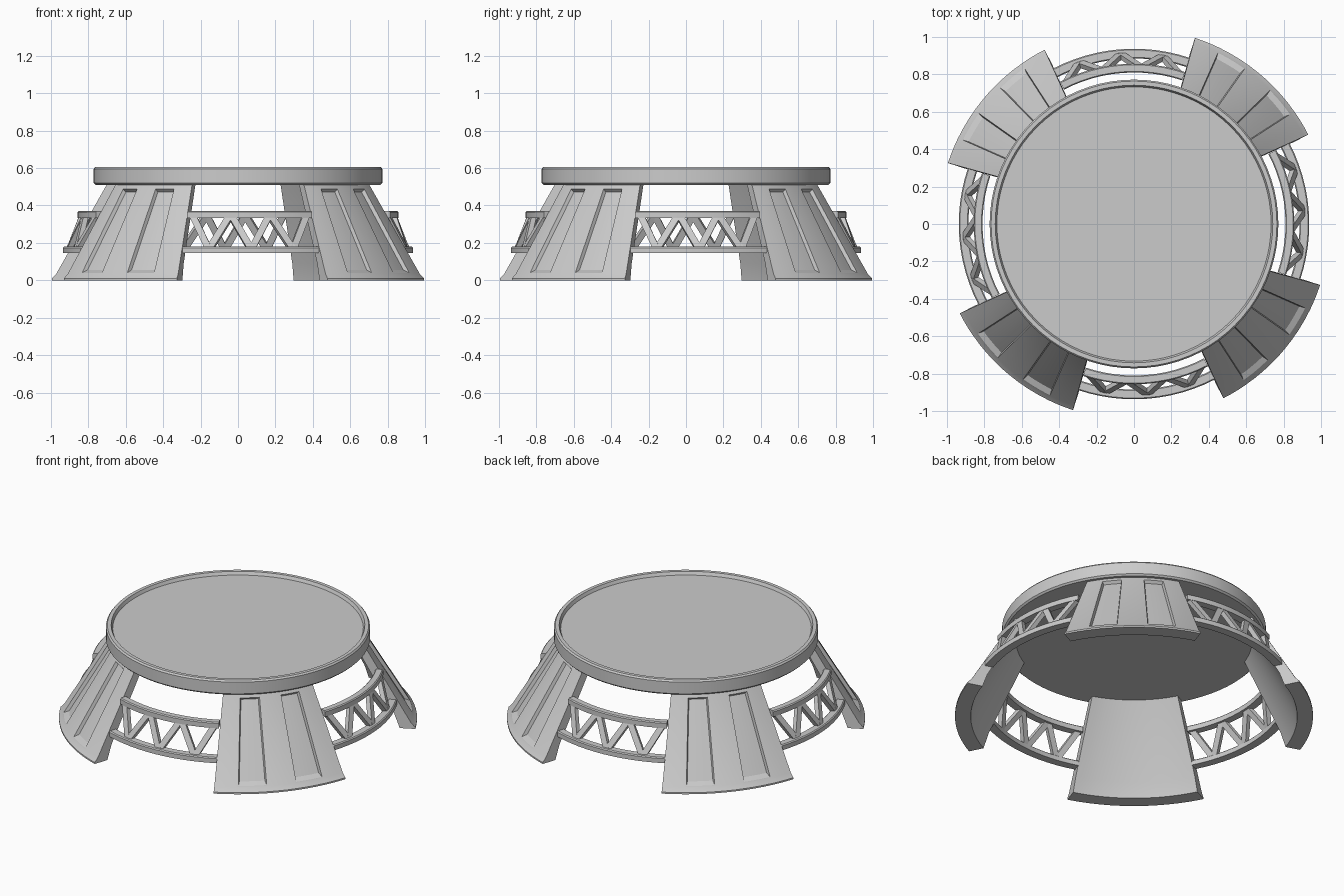
import bpy, bmesh, math
from mathutils import Vector

if "Cube" in bpy.data.objects:
    bpy.data.objects.remove(bpy.data.objects["Cube"])

LEG_CENTRE = 49.5      # degrees, first leg
GAP_CENTRE = 94.5      # degrees, first gap


def polar(r, deg, z):
    a = math.radians(deg)
    return Vector((r * math.cos(a), r * math.sin(a), z))


def finish(bm, name, angle=25):
    bmesh.ops.recalc_face_normals(bm, faces=bm.faces)
    me = bpy.data.meshes.new(name)
    bm.to_mesh(me)
    bm.free()
    ob = bpy.data.objects.new(name, me)
    bpy.context.collection.objects.link(ob)
    bpy.ops.object.select_all(action='DESELECT')
    ob.select_set(True)
    bpy.context.view_layer.objects.active = ob
    bpy.ops.object.shade_smooth_by_angle(angle=math.radians(angle))
    return ob


def ring_copies(ob):
    for k in range(1, 4):
        c = ob.copy()
        c.name = f"{ob.name}_{k + 1}"
        c.rotation_euler.z = k * math.pi / 2
        bpy.context.collection.objects.link(c)


# round platform with a raised rim
bm = bmesh.new()
profile = [(0, .51), (.762, .51), (.772, .52), (.772, .595), (.764, .605),
           (.742, .605), (.733, .585), (0, .585)]
vs = [bm.verts.new((r, 0, z)) for r, z in profile]
es = [bm.edges.new(p) for p in zip(vs, vs[1:])]
bmesh.ops.spin(bm, geom=vs + es, axis=(0, 0, 1), cent=(0, 0, 0),
               angle=math.tau, steps=80)
bmesh.ops.remove_doubles(bm, verts=bm.verts, dist=1e-5)
finish(bm, "platform")


# curved splayed leg with two sunken panels
def sweep(bm, profile, angle_at):
    """Sweep a closed (r, z) profile through columns; returns faces by [column][row]."""
    n = len(profile)
    cols = [[bm.verts.new(polar(r, f(z), z)) for r, z in profile] for f in angle_at]
    faces = [[bm.faces.new((a[i], a[(i + 1) % n], b[(i + 1) % n], b[i]))
              for i in range(n)] for a, b in zip(cols, cols[1:])]
    bm.faces.new(cols[0])
    bm.faces.new(cols[-1])
    return faces


bm = bmesh.new()
leg_profile = [(.739, .52), (.755, .492), (1.023, .035), (1.047, .01), (1.047, 0),
               (.955, 0), (.922, .09), (.685, .52)]
breaks = [-1, -.66, -.21, .21, .66, 1]
SUB = 3
us = [a + (b - a) * i / SUB for a, b in zip(breaks, breaks[1:]) for i in range(SUB)] + [1]
leg_faces = sweep(bm, leg_profile, [
    (lambda z, u=u: LEG_CENTRE + u * (22.35 - 2.2 * z)) for u in us])
bmesh.ops.recalc_face_normals(bm, faces=bm.faces)
for strip in (1, 3):
    panel = [leg_faces[c][1] for c in range(strip * SUB, strip * SUB + SUB)]
    bmesh.ops.inset_region(bm, faces=panel, thickness=.006, depth=0, use_even_offset=True)
    bmesh.ops.inset_region(bm, faces=panel, thickness=.006, depth=-.02, use_even_offset=True)
    # floor sweeps up towards the foot
    low = {v for f in panel for v in f.verts if v.co.z < .2}
    for v in low:
        v.co.z += .02
        v.co.xy *= 1 - .012 / v.co.xy.length
ring_copies(finish(bm, "leg"))

# curved rails between neighbouring legs
for name, r0, r1, z0, z1 in (("upper_rail", .81, .857, .333, .37),
                             ("lower_rail", .885, .937, .145, .18)):
    bm = bmesh.new()
    b = .006
    section = [(r0, z0), (r1, z0), (r1, z1 - b), (r1 - b, z1), (r0 + b, z1), (r0, z1 - b)]
    sweep(bm, section, [(lambda z, t=t: GAP_CENTRE - 23 + 46 * t / 12) for t in range(13)])
    ring_copies(finish(bm, name))

# zigzag braces between the rails
bm = bmesh.new()
N = 6
step = 43 / N
for i in range(N):
    ends = []
    for j in (i, i + 1):
        r, z = (.833, .35) if j % 2 == 0 else (.908, .163)
        ends.append(polar(r, GAP_CENTRE - 21.5 + step * j, z))
    d = (ends[1] - ends[0]).normalized()
    out = polar(1, GAP_CENTRE - 21.5 + step * (i + .5), .4)
    side = d.cross(out).normalized()
    out = side.cross(d).normalized()
    loops = [[bm.verts.new(e + side * s * .018 + out * o * .014)
              for s, o in ((-1, -1), (1, -1), (1, 1), (-1, 1))] for e in ends]
    bm.faces.new(loops[0])
    bm.faces.new(loops[1])
    for k in range(4):
        m = (k + 1) % 4
        bm.faces.new((loops[0][k], loops[0][m], loops[1][m], loops[1][k]))
ring_copies(finish(bm, "braces"))
